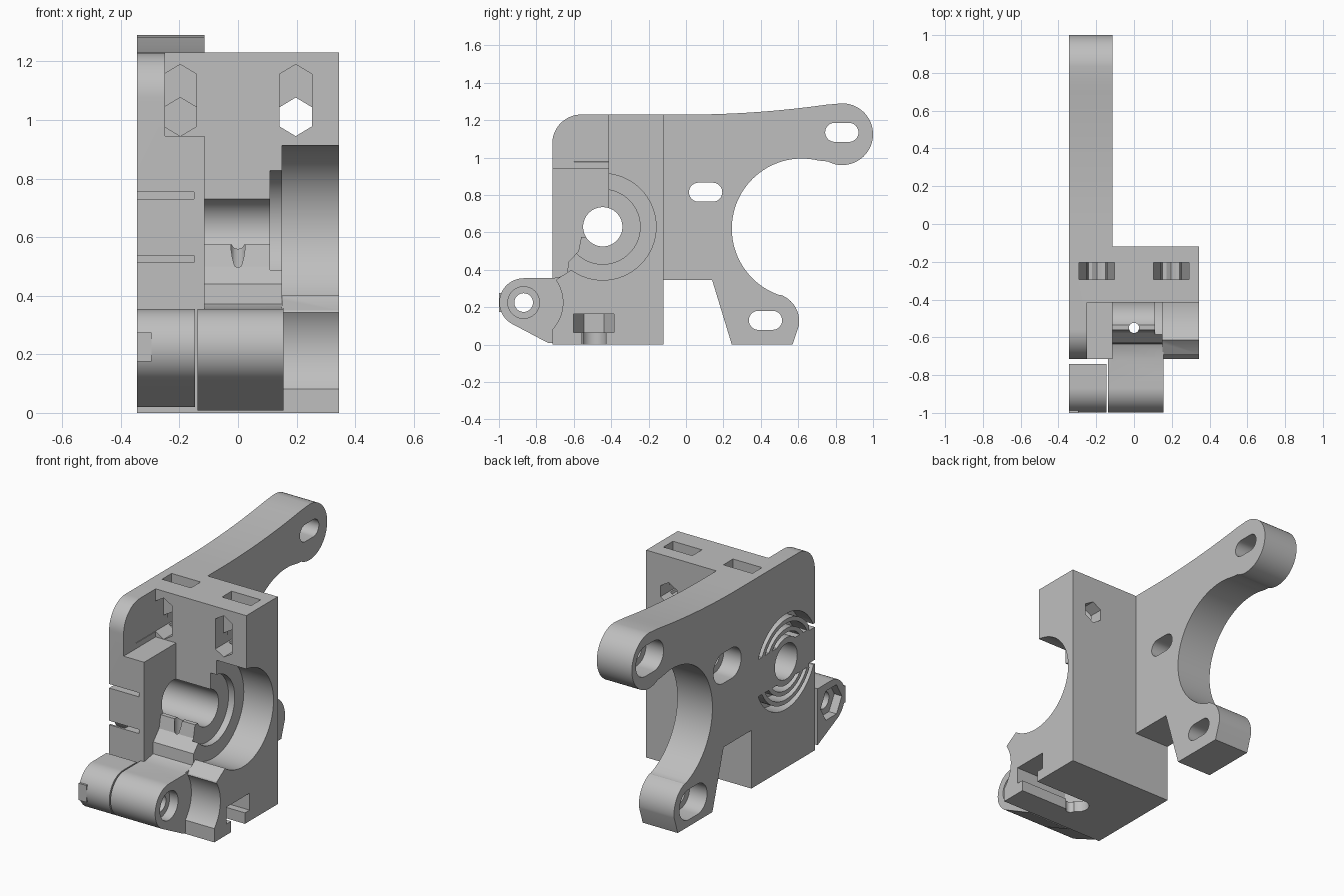
import bpy, bmesh
from math import sin, cos, asin, pi, radians

if "Cube" in bpy.data.objects:
    bpy.data.objects.remove(bpy.data.objects["Cube"], do_unlink=True)

grey = bpy.data.materials.new("plain grey")
grey.use_nodes = True
grey.diffuse_color = (0.52, 0.52, 0.52, 1)
grey.node_tree.nodes["Principled BSDF"].inputs["Base Color"].default_value = (0.52, 0.52, 0.52, 1)

BORE = (-0.445, 0.63)     # gear shaft centre in y, z
HINGE = (-0.868, 0.225)   # hinge pin centre in y, z


def arc(c, r, a, b, n=24):
    angles = [radians(a + (b - a) * i / n) for i in range(n + 1)]
    return [(c[0] + r * cos(t), c[1] + r * sin(t)) for t in angles]


def circle(c, r, n=64):
    return arc(c, r, 0, 360 - 360 / n, n - 1)


def rect(u0, u1, v0, v1):
    return [(u0, v0), (u1, v0), (u1, v1), (u0, v1)]


def oblong(c, half, r):
    return arc((c[0] + half, c[1]), r, -90, 90, 16) + arc((c[0] - half, c[1]), r, 90, 270, 16)


def prism(name, outline, a, b, axis="X"):
    """Extrude an outline between a and b along an axis."""
    place = {"X": lambda u, v, w: (w, u, v),
             "Y": lambda u, v, w: (u, w, v),
             "Z": lambda u, v, w: (u, v, w)}[axis]
    bm = bmesh.new()
    low = [bm.verts.new(place(u, v, a)) for u, v in outline]
    high = [bm.verts.new(place(u, v, b)) for u, v in outline]
    bm.faces.new(low)
    bm.faces.new(high)
    for i in range(len(low)):
        j = (i + 1) % len(low)
        bm.faces.new((low[i], low[j], high[j], high[i]))
    bmesh.ops.recalc_face_normals(bm, faces=bm.faces)
    mesh = bpy.data.meshes.new(name)
    bm.to_mesh(mesh)
    bm.free()
    mesh.materials.append(grey)
    obj = bpy.data.objects.new(name, mesh)
    bpy.context.scene.collection.objects.link(obj)
    return obj


def combine(obj, tools, operation):
    """Apply booleans and discard the tools."""
    for tool in tools:
        mod = obj.modifiers.new("bool", "BOOLEAN")
        mod.operation, mod.object, mod.solver = operation, tool, "EXACT"
    graph = bpy.context.evaluated_depsgraph_get()
    mesh = bpy.data.meshes.new_from_object(obj.evaluated_get(graph))
    obj.modifiers.clear()
    obj.data = mesh
    for tool in tools:
        bpy.data.objects.remove(tool, do_unlink=True)


# Side plate with the curved motor arm
outline = [(-0.715, 0), (-0.12, 0), (-0.12, 0.345), (0.14, 0.345), (0.245, 0), (0.57, 0)]
outline += arc((0.455, 0.125), 0.15, -10, 70, 16)
outline += arc((0.62, 0.62), 0.375, 251, 76, 48)
outline += arc((0.835, 1.125), 0.165, 242, 450, 32)
outline += [(y, 1.23 + 0.06 * (y / 0.8) ** 2) for y in [0.75 - 0.05 * i for i in range(16)]]
outline += arc((-0.56, 1.075), 0.155, 90, 180, 16)
body = prism("extruder_body", outline, -0.345, -0.115)

# Main block: central shaft guide, right housing, hinge barrel
centre = [(-0.715, 0), (-0.12, 0), (-0.12, 1.23), (-0.415, 1.23), (-0.415, 0.575),
          (-0.56, 0.575), (-0.575, 0.5), (-0.63, 0.44), (-0.635, 0.37), (-0.715, 0.355)]
housing = [(-0.715, 0), (-0.12, 0), (-0.12, 1.23), (-0.415, 1.23), (-0.415, 0.5),
           (-0.6, 0.42), (-0.613, 0.4), (-0.69, 0.35), (-0.715, 0.3)]
barrel = arc(HINGE, 0.13, 90, 243, 32) + [(-0.735, 0.008), (-0.6, 0.008), (-0.6, 0.39), (-0.66, 0.36), (-0.715, 0.355)]
combine(body, [prism("centre", centre, -0.2, 0.15),
               prism("housing", housing, 0.15, 0.345),
               prism("barrel", barrel, -0.138, 0.155)], "UNION")

# Shaft bore, bearing seats, hinge clearance
cuts = [prism("bore", circle(BORE, 0.105), -0.5, 0.5),
        prism("seat", circle(BORE, 0.2), 0.11, 0.5),
        prism("gear_space", circle(BORE, 0.285), 0.15, 0.5),
        prism("hinge_clearance", circle(HINGE, 0.21), 0.155, 0.5),
        prism("hinge_hole", circle(HINGE, 0.05, 32), -0.5, 0.5),
        prism("hinge_seat", circle(HINGE, 0.085, 32), 0.1, 0.2)]

# Step in the upper front
cuts.append(prism("front_step", rect(-0.25, -0.1, 0.945, 1.4), -0.9, -0.415, "Y"))

# Arm slots with counterbores on the outer side
for spot in [(0.833, 1.135), (0.105, 0.815), (0.425, 0.13)]:
    cuts.append(prism("slot", oblong(spot, 0.038, 0.051), -0.5, 0))
    cuts.append(prism("slot_seat", oblong(spot, 0.04, 0.09), -0.5, -0.23))

# Hexagonal screw holes and nut slots at the top
for x, back in [(-0.197, -0.15), (0.197, 0)]:
    def hexagon(low, high):
        return [(x, low), (x + 0.055, low + 0.033), (x + 0.055, high - 0.033),
                (x, high), (x - 0.055, high - 0.033), (x - 0.055, low + 0.033)]
    cuts.append(prism("screw_hole", hexagon(0.945, 1.077), -0.6, back, "Y"))
    cuts.append(prism("screw_entry", hexagon(0.945, 1.19), -0.6, -0.34, "Y"))
    trap = [(x - 0.095, 1.3), (x - 0.095, 1.14), (x - 0.045, 0.96), (x + 0.045, 0.96),
            (x + 0.095, 1.14), (x + 0.095, 1.3)]
    cuts.append(prism("nut_slot", trap, -0.295, -0.205, "Y"))

# Nut pocket and screw slot in the base, filament channel
NUT = -0.4925
nut = [(0.5, NUT - 0.108), (0.5, NUT + 0.108), (0, NUT + 0.108), (-0.094, NUT + 0.054),
       (-0.094, NUT - 0.054), (0, NUT - 0.108)]
cuts.append(prism("nut_pocket", nut, 0.065, 0.165, "Z"))
screw = arc((0, NUT), 0.065, 90, 270, 16) + [(0.5, NUT - 0.065), (0.5, NUT + 0.065)]
cuts.append(prism("screw_slot", screw, -0.1, 0.08, "Z"))
cuts.append(prism("filament_hole", circle((0, -0.55), 0.027, 24), -0.1, 0.7, "Z"))

# Concentric grooves in the outer side, split by a flat bar
for inner, outer in [(0.14, 0.17), (0.195, 0.225), (0.25, 0.283)]:
    a, b = [asin(0.11 / r) * 180 / pi for r in (outer, inner)]
    for turn in (0, 180):
        ring = arc(BORE, outer, turn + a, turn + 180 - a) + arc(BORE, inner, turn + 180 - b, turn + b)
        cuts.append(prism("groove", ring, -0.5, -0.25))
for z in (0.525, 0.743):
    cuts.append(prism("slit", rect(-0.8, -0.66, z - 0.012, z + 0.012), -0.5, -0.15))
combine(body, cuts, "DIFFERENCE")

# Separate hinge ear with a nut recess
ear_outline = arc(HINGE, 0.13, 90, 243, 32) + [(-0.74, 0.02), (-0.74, 0.355)]
ear = prism("hinge_ear", ear_outline, -0.345, -0.146)
combine(ear, [prism("ear_hole", circle(HINGE, 0.05, 32), -0.5, 0),
              prism("ear_recess", circle(HINGE, 0.1, 6), -0.5, -0.295)], "DIFFERENCE")
prism("ear_stop", rect(-1, -0.975, 0.175, 0.275), -0.345, -0.295)

# Smooth curved walls, keep hard edges
for obj in (body, ear):
    bpy.ops.object.select_all(action="DESELECT")
    obj.select_set(True)
    bpy.context.view_layer.objects.active = obj
    bpy.ops.object.shade_smooth_by_angle(angle=radians(25))
